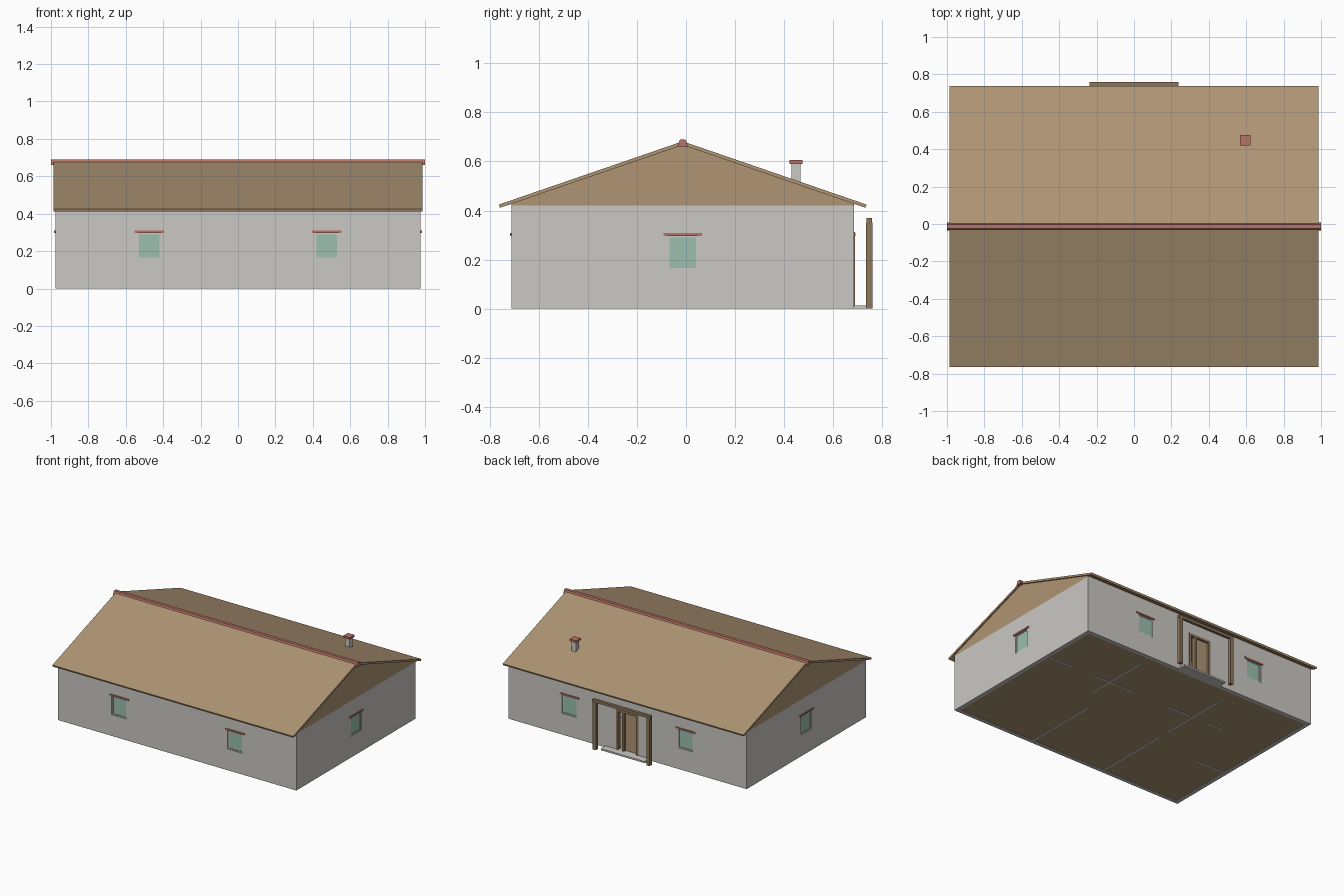
import bpy, bmesh
from mathutils import Matrix, Vector

cube = bpy.data.objects.get("Cube")
if cube:
    bpy.data.objects.remove(cube, do_unlink=True)


def material(name, rgb):
    m = bpy.data.materials.new(name)
    m.use_nodes = True
    col = [c ** 2.2 for c in rgb] + [1]
    m.diffuse_color = col
    m.node_tree.nodes["Principled BSDF"].inputs["Base Color"].default_value = col
    return m


plaster = material("plaster grey", (0.79, 0.78, 0.76))
roof_wood = material("roof tan", (0.68, 0.58, 0.455))
dark_wood = material("timber brown", (0.55, 0.46, 0.36))
brick = material("brick red", (0.72, 0.45, 0.40))
glass = material("glass green", (0.60, 0.74, 0.68))


def finish(name, bm, mat):
    bmesh.ops.recalc_face_normals(bm, faces=bm.faces)
    me = bpy.data.meshes.new(name)
    bm.to_mesh(me)
    bm.free()
    if mat:
        me.materials.append(mat)
    ob = bpy.data.objects.new(name, me)
    bpy.context.collection.objects.link(ob)
    return ob


def boxes(name, spans, mat=None):
    """Boxes given as (x range, y range, z range)."""
    bm = bmesh.new()
    for span in spans:
        lo, hi = Vector([min(s) for s in span]), Vector([max(s) for s in span])
        m = Matrix.Translation((lo + hi) / 2) @ Matrix.Diagonal((*(hi - lo), 1))
        bmesh.ops.create_cube(bm, size=1, matrix=m)
    return finish(name, bm, mat)


def extrude_x(name, profile, half, mat):
    """Extrude a (y, z) profile along x from -half to half."""
    bm = bmesh.new()
    face = bm.faces.new([bm.verts.new((-half, y, z)) for y, z in profile])
    new = bmesh.ops.extrude_face_region(bm, geom=[face])["geom"]
    bmesh.ops.translate(bm, vec=(2 * half, 0, 0),
                        verts=[v for v in new if isinstance(v, bmesh.types.BMVert)])
    return finish(name, bm, mat)


# Main dimensions
WX, FRONT, BACK, TOP, T = 0.977, -0.712, 0.685, 0.42, 0.03
RIDGE = (FRONT + BACK) / 2

# Window placement: wall axis, centre along the wall, outer face, outward sign
windows = [("x", c, face, s) for c in (-0.475, 0.475) for face, s in ((FRONT, -1), (BACK, 1))]
windows += [("y", RIDGE, s * WX, s) for s in (-1, 1)]


def wall_span(win, a, d, z):
    """Span a along the wall, d outward from its face, z in height."""
    axis, c, face, s = win
    along = (c + a[0], c + a[1])
    depth = (face + s * d[0], face + s * d[1])
    return (along, depth, z) if axis == "x" else (depth, along, z)


# Walls: hollow shell cut by window and door openings
walls = boxes("outer_walls", [((-WX, WX), (FRONT, BACK), (0, TOP))], plaster)
room = boxes("room_cutter", [((T - WX, WX - T), (FRONT + T, BACK - T), (-1, 1))])
openings = [wall_span(w, (-0.062, 0.062), (-0.06, 0.05), (0.157, 0.297)) for w in windows]
openings.append(((-0.09, 0.09), (BACK - 0.06, BACK + 0.05), (0.012, 0.31)))
holes = boxes("opening_cutter", openings)
for cutter in (room, holes):
    cutter.hide_render = True
    mod = walls.modifiers.new(cutter.name, "BOOLEAN")
    mod.operation, mod.solver, mod.object = "DIFFERENCE", "EXACT", cutter
bpy.context.view_layer.objects.active = walls
for mod in list(walls.modifiers):
    bpy.ops.object.modifier_apply(modifier=mod.name)
for cutter in (room, holes):
    bpy.data.objects.remove(cutter, do_unlink=True)

# Floor and inner partitions
boxes("floor", [((T - WX, WX - T), (FRONT + T, BACK - T), (0.003, 0.012))], roof_wood)
P, H = 0.008, TOP - 0.002
parts = []
for x, y0, y1 in ((0.31, -0.69, -0.1), (-0.31, -0.69, -0.1),
                  (0.42, 0.07, 0.57), (-0.31, -0.02, 0.51)):
    parts.append(((x - P, x + P), (y0, y1), (0, H)))
for y, x0, x1 in ((0.245, 0.74, 0.96), (0.245, 0.2, 0.56), (0.245, -0.3, -0.1),
                  (0.245, -0.57, -0.43), (-0.19, -0.96, -0.71)):
    parts.append(((x0, x1), (y - P, y + P), (0, H)))
boxes("inner_partitions", parts, plaster)

# Windows: frame, pane and red lintel
frames, panes, lintels = [], [], []
for w in windows:
    d = (-0.024, -0.004)
    for s in (-1, 1):
        frames.append(wall_span(w, (s * 0.054, s * 0.062), d, (0.157, 0.297)))
    for z in ((0.157, 0.165), (0.29, 0.297)):
        frames.append(wall_span(w, (-0.054, 0.054), d, z))
    panes.append(wall_span(w, (-0.055, 0.055), (-0.016, -0.008), (0.164, 0.291)))
    lintels.append(wall_span(w, (-0.079, 0.079), (-0.01, 0.006), (0.297, 0.309)))
boxes("window_frames", frames, plaster)
boxes("window_panes", panes, glass)
boxes("window_lintels", lintels, brick)

# Gable block, roof slabs and ridge cap
extrude_x("gables", [(FRONT, TOP), (BACK, TOP), (BACK, 0.427),
                     (RIDGE, 0.668), (FRONT, 0.427)], WX, roof_wood)
HALF = 0.75
extrude_x("roof", [(RIDGE - HALF, 0.424), (RIDGE, 0.682), (RIDGE + HALF, 0.424),
                   (RIDGE + HALF - 0.005, 0.411), (RIDGE, 0.667),
                   (RIDGE - HALF + 0.005, 0.411)], 0.987, roof_wood)
extrude_x("ridge_cap", [(RIDGE - 0.022, 0.66), (RIDGE - 0.011, 0.69),
                        (RIDGE + 0.011, 0.69), (RIDGE + 0.022, 0.66)], 1.0, brick)

# Chimney
boxes("chimney", [((0.577, 0.613), (0.43, 0.466), (0.48, 0.592))], plaster)
boxes("chimney_cap", [((0.568, 0.622), (0.421, 0.475), (0.59, 0.605))], brick)

# Entrance: frame, leaf and side opening
door_y = (BACK - 0.025, BACK + 0.004)
jambs = [((x - 0.009, x + 0.009), door_y, (0.012, 0.31)) for x in (-0.083, 0.035, 0.083)]
boxes("door_frame", jambs + [((-0.092, 0.092), door_y, (0.295, 0.312))], dark_wood)
boxes("door_leaf", [((-0.075, 0.03), (BACK - 0.022, BACK - 0.012), (0.014, 0.296))], roof_wood)

# Porch: step, posts and beam
boxes("porch_step", [((-0.18, 0.18), (BACK, 0.74), (0, 0.012))], plaster)
boxes("porch_posts", [((x - 0.013, x + 0.013), (0.733, 0.76), (0, 0.352))
                      for x in (-0.22, 0.22)], dark_wood)
boxes("porch_beam", [((-0.238, 0.238), (0.736, 0.758), (0.35, 0.37))], dark_wood)
